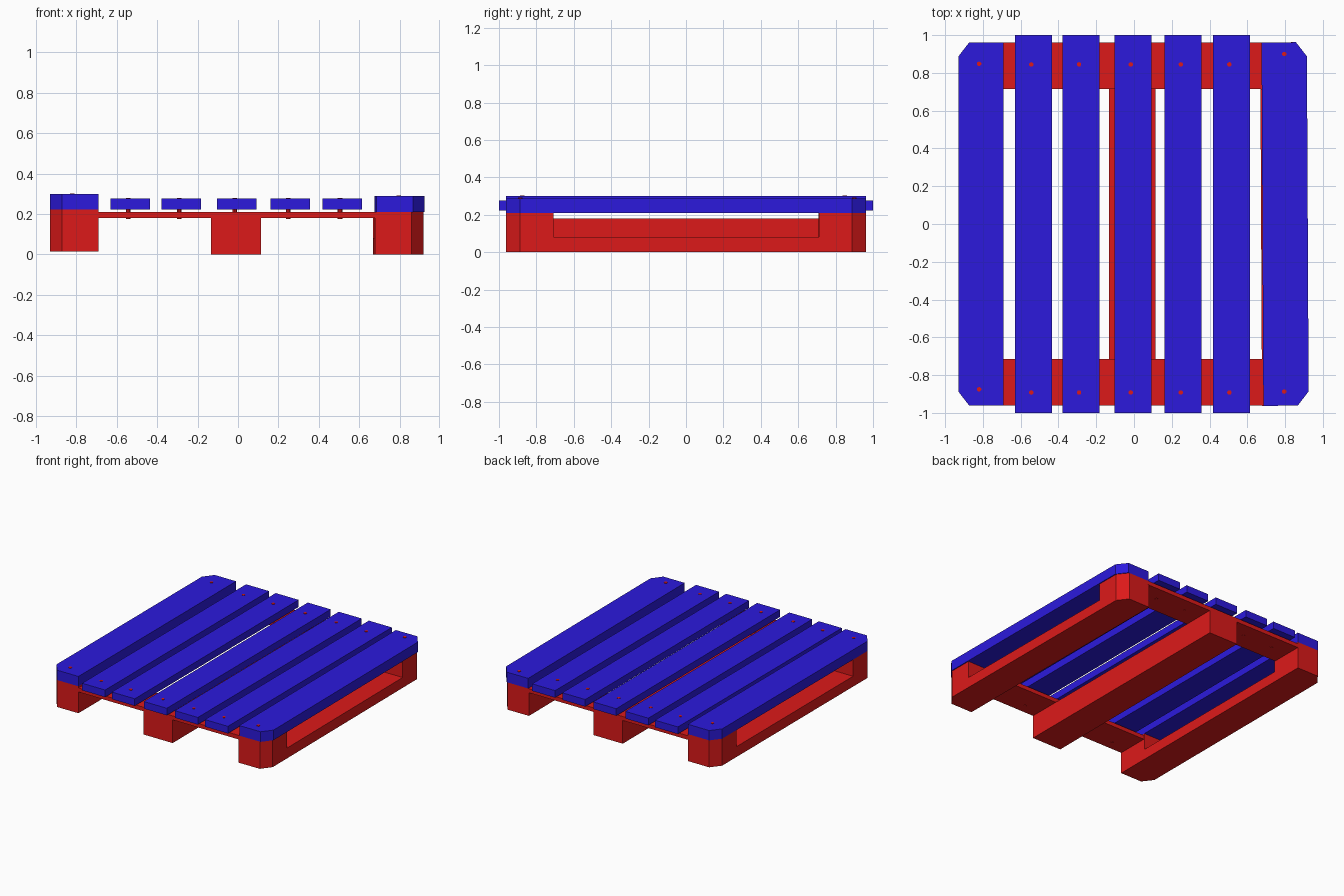
import bpy, bmesh
from mathutils import Matrix

if "Cube" in bpy.data.objects:
    bpy.data.objects.remove(bpy.data.objects["Cube"])


def material(name, color):
    m = bpy.data.materials.new(name)
    m.diffuse_color = color
    m.use_nodes = True
    m.node_tree.nodes["Principled BSDF"].inputs["Base Color"].default_value = m.diffuse_color
    return m


BLUE = material("blue_paint", (0.025, 0.01, 0.72, 1))
RED = material("red_paint", (0.72, 0.01, 0.01, 1))


def prism(bm, pts, z0, z1):
    """Extrude a counter-clockwise xy outline from z0 to z1."""
    face = bm.faces.new([bm.verts.new((x, y, z0)) for x, y in pts])
    top = bmesh.ops.extrude_face_region(bm, geom=[face])["geom"]
    bmesh.ops.translate(bm, vec=(0, 0, z1 - z0),
                        verts=[v for v in top if isinstance(v, bmesh.types.BMVert)])


def finish(name, bm, mat, loc=(0, 0, 0), turn=0):
    bmesh.ops.recalc_face_normals(bm, faces=bm.faces)
    me = bpy.data.meshes.new(name)
    bm.to_mesh(me)
    bm.free()
    me.materials.append(mat)
    ob = bpy.data.objects.new(name, me)
    ob.location = loc
    ob.rotation_euler.z = turn
    bpy.context.collection.objects.link(ob)
    return ob


def box(name, x0, x1, y0, y1, z0, z1, mat):
    bm = bmesh.new()
    prism(bm, [(x0, y0), (x1, y0), (x1, y1), (x0, y1)], z0, z1)
    return finish(name, bm, mat)


def chamfered(side, w=0.12, y=0.962, cx=0.058, cy=0.075):
    """Outline of an edge board with its two outer corners cut off."""
    return [(side * px, py) for px, py in
            [(-w, -y), (w - cx, -y), (w, -y + cy), (w, y - cy), (w - cx, y), (-w, y)]]


def edge_runner(name, side, loc, turn, z0, rail_top, z1):
    """Rail with its middle cut away, leaving raised end blocks."""
    inner = 0.71
    bm = bmesh.new()
    prism(bm, chamfered(side), z0, z1)
    # split at the notch ends and rail height, then drop the material between
    for co, no in (((0, -inner, 0), (0, 1, 0)), ((0, inner, 0), (0, 1, 0)),
                   ((0, 0, rail_top), (0, 0, 1))):
        bmesh.ops.bisect_plane(bm, geom=bm.verts[:] + bm.edges[:] + bm.faces[:],
                               plane_co=co, plane_no=no)
    gone = [f for f in bm.faces if abs(f.calc_center_median().y) < inner - 0.01
            and f.calc_center_median().z > rail_top + 0.001]
    bmesh.ops.delete(bm, geom=gone, context='FACES')
    bmesh.ops.holes_fill(bm, edges=[])
    # cap the three open notch faces
    def corner(sx, y, z):
        return min(bm.verts, key=lambda v: (v.co.x - sx * 0.12) ** 2
                   + (v.co.y - y) ** 2 + (v.co.z - z) ** 2)
    a = {(i, j, k): corner(i, j * inner, z)
         for i in (-1, 1) for j in (-1, 1) for k, z in ((0, rail_top), (1, z1))}
    bm.faces.new([a[-1, -1, 0], a[1, -1, 0], a[1, 1, 0], a[-1, 1, 0]])
    for j in (-1, 1):
        bm.faces.new([a[-1, j, 0], a[1, j, 0], a[1, j, 1], a[-1, j, 1]])
    return finish(name, bm, RED, loc, turn)


def edge_board(name, side, loc, turn, z0, z1):
    bm = bmesh.new()
    prism(bm, chamfered(side), z0, z1)
    return finish(name, bm, BLUE, loc, turn)


# side runners and edge boards (the right pair sits slightly askew)
edge_runner("left_runner", -1, (-0.81, 0, 0), 0, 0.015, 0.095, 0.223)
edge_board("left_edge_board", -1, (-0.81, 0, 0), 0, 0.223, 0.299)
edge_runner("right_runner", 1, (0.793, 0, 0), 0.005, 0.0, 0.08, 0.21)
edge_board("right_edge_board", 1, (0.80, 0, 0), 0.005, 0.21, 0.288)

# middle runner and cross planks
box("middle_runner", -0.133, 0.115, -0.962, 0.962, 0, 0.179, RED)
box("front_cross_plank", -0.69, 0.68, -0.962, -0.714, 0.179, 0.21, RED)
box("back_cross_plank", -0.69, 0.68, 0.714, 0.962, 0.179, 0.21, RED)

# inner deck boards
centers = [-0.533, -0.28, -0.006, 0.259, 0.516]
for i, x in enumerate(centers):
    box(f"deck_board_{i + 1}", x - 0.098, x + 0.098, -1, 1, 0.222, 0.277, BLUE)

# nails through boards and planks
nails = [(x - 0.011, y, 0.176, 0.28) for x in centers for y in (-0.892, 0.845)]
nails += [(-0.82, -0.875, 0.2, 0.302), (-0.82, 0.848, 0.2, 0.302),
          (0.795, -0.887, 0.19, 0.292), (0.795, 0.9, 0.19, 0.292)]
bm = bmesh.new()
for x, y, z0, z1 in nails:
    bmesh.ops.create_cone(bm, cap_ends=True, segments=10, radius1=0.012, radius2=0.012,
                          depth=z1 - z0, matrix=Matrix.Translation((x, y, (z0 + z1) / 2)))
finish("nails", bm, RED)
